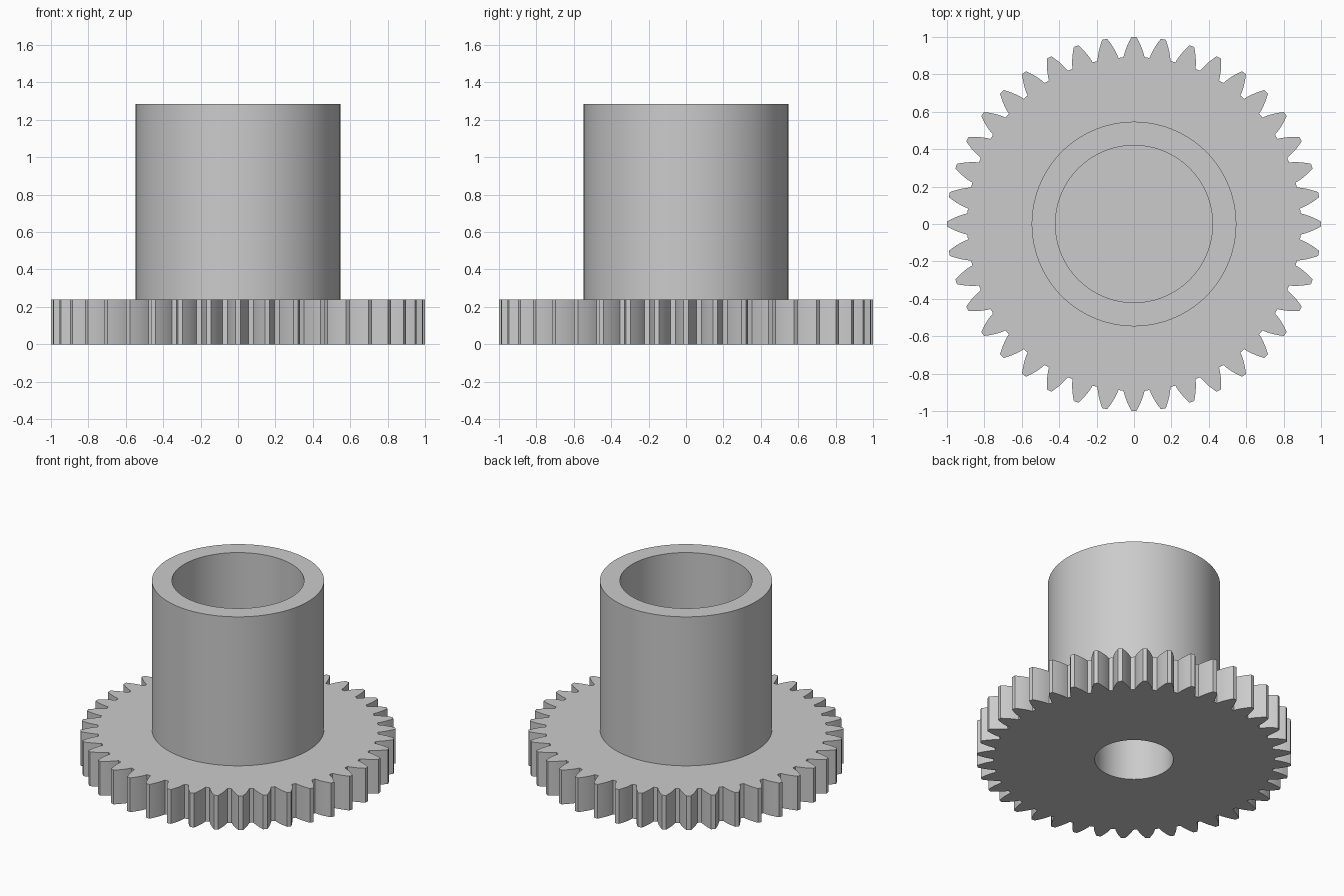
import bpy, bmesh, math

if "Cube" in bpy.data.objects:
    bpy.data.objects.remove(bpy.data.objects["Cube"])

TEETH = 40
TIP_R, ROOT_R, PITCH_R = 1.0, 0.892, 0.952
GEAR_H, TOTAL_H = 0.24, 1.285
HUB_R, BORE_R, SHAFT_R = 0.547, 0.42, 0.25
BORE_FLOOR, SHAFT_TOP = 0.60, 0.45
PRESSURE = math.radians(25)

grey = bpy.data.materials.new("light_grey")
grey.diffuse_color = (0.6, 0.6, 0.6, 1)
grey.use_nodes = True
grey.node_tree.nodes["Principled BSDF"].inputs["Base Color"].default_value = grey.diffuse_color


def prism(name, outline, z0, z1):
    """Extrude a closed 2D outline between two heights."""
    bm = bmesh.new()
    face = bm.faces.new([bm.verts.new((x, y, z0)) for x, y in outline])
    top = bmesh.ops.extrude_face_region(bm, geom=[face])["geom"]
    verts = [g for g in top if isinstance(g, bmesh.types.BMVert)]
    bmesh.ops.translate(bm, verts=verts, vec=(0, 0, z1 - z0))
    bmesh.ops.recalc_face_normals(bm, faces=bm.faces)
    mesh = bpy.data.meshes.new(name)
    bm.to_mesh(mesh)
    bm.free()
    obj = bpy.data.objects.new(name, mesh)
    bpy.context.collection.objects.link(obj)
    mesh.materials.append(grey)
    return obj


def circle(r, n=120):
    return [(r * math.cos(math.tau * i / n), r * math.sin(math.tau * i / n)) for i in range(n)]


def combine(target, other, operation):
    """Apply a boolean and remove the helper."""
    bpy.context.view_layer.objects.active = target
    mod = target.modifiers.new("boolean", "BOOLEAN")
    mod.operation, mod.solver, mod.object = operation, "EXACT", other
    bpy.ops.object.modifier_apply(modifier=mod.name)
    bpy.data.objects.remove(other)


def half_angle(r):
    """Half the angular width of an involute tooth at radius r."""
    inv = lambda a: math.tan(a) - a
    a = math.acos(PITCH_R * math.cos(PRESSURE) / r)
    return math.pi / (2 * TEETH) + inv(PRESSURE) - inv(a)


# Toothed outline: each tooth climbs one flank and descends the other
radii = [ROOT_R + (TIP_R - ROOT_R) * i / 5 for i in range(6)]
flank = [(r, half_angle(r)) for r in radii]
tooth = [(r, -a) for r, a in flank] + [(r, a) for r, a in reversed(flank)]
outline = []
for k in range(TEETH):
    c = math.tau * k / TEETH
    outline += [(r * math.cos(c + a), r * math.sin(c + a)) for r, a in tooth]

# Gear wheel with its tubular hub
gear = prism("gear_with_hub", outline, 0, GEAR_H)
combine(gear, prism("hub", circle(HUB_R), GEAR_H / 2, TOTAL_H), "UNION")

# Wide bore from above, narrow shaft socket from below
combine(gear, prism("bore", circle(BORE_R), BORE_FLOOR, TOTAL_H + 0.2), "DIFFERENCE")
combine(gear, prism("shaft_socket", circle(SHAFT_R), -0.2, SHAFT_TOP), "DIFFERENCE")

bpy.ops.object.select_all(action="DESELECT")
gear.select_set(True)
bpy.context.view_layer.objects.active = gear
bpy.ops.object.shade_smooth_by_angle(angle=math.radians(25))
